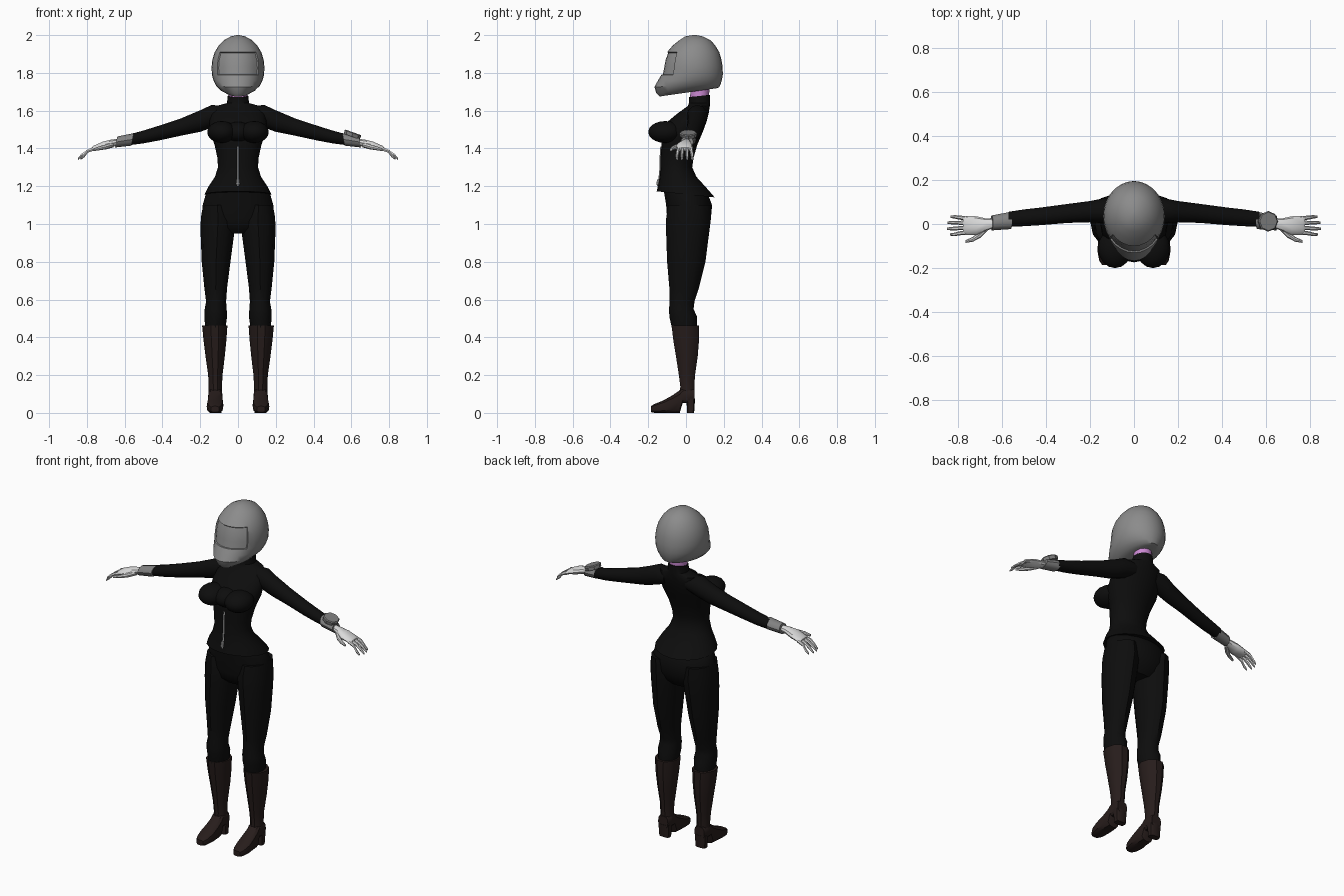
import bpy, bmesh, math
from mathutils import Vector


def material(name, r, g, b):
    m = bpy.data.materials.new(name)
    m.diffuse_color = (r, g, b, 1)
    return m


SUIT = material("black_suit", 0.004, 0.004, 0.004)
BOOT = material("dark_brown_leather", 0.02, 0.012, 0.011)
HELMET = material("helmet_grey", 0.26, 0.26, 0.26)
CUFF = material("cuff_grey", 0.22, 0.22, 0.22)
GLOVE = material("glove_white", 0.7, 0.7, 0.7)
ZIP = material("zip_silver", 0.55, 0.55, 0.55)
SKIN = material("pink_skin", 0.6, 0.25, 0.65)


def finish(name, bm, mat, mirror=False, angle=35):
    bmesh.ops.recalc_face_normals(bm, faces=bm.faces)
    me = bpy.data.meshes.new(name)
    bm.to_mesh(me)
    bm.free()
    ob = bpy.data.objects.new(name, me)
    bpy.context.collection.objects.link(ob)
    me.materials.append(mat)
    bpy.ops.object.select_all(action='DESELECT')
    ob.select_set(True)
    bpy.context.view_layer.objects.active = ob
    bpy.ops.object.shade_smooth_by_angle(angle=math.radians(angle))
    if mirror:
        ob.modifiers.new("mirror", 'MIRROR')
    return ob


def loft_mesh(rings, n=12, axis='z', p=1.0):
    """Skin over rings (position, centre a, centre b, radius a, radius b, tilt)."""
    bm = bmesh.new()
    loops = []
    for pos, a, b, ra, rb, *tilt in rings:
        t = tilt[0] if tilt else 0
        loop = []
        for i in range(n):
            c, s = math.cos(2 * math.pi * i / n), math.sin(2 * math.pi * i / n)
            c, s = (math.copysign(abs(k) ** p, k) for k in (c, s))
            u, v, w = a + ra * c, b + rb * s, pos + t * s
            loop.append(bm.verts.new({'z': (u, v, w), 'x': (w, u, v), 'y': (u, w, v)}[axis]))
        loops.append(loop)
    for l0, l1 in zip(loops, loops[1:]):
        for i in range(n):
            bm.faces.new((l0[i], l0[(i + 1) % n], l1[(i + 1) % n], l1[i]))
    bm.faces.new(loops[0])
    bm.faces.new(loops[-1])
    bmesh.ops.recalc_face_normals(bm, faces=bm.faces)
    return bm


def loft(name, rings, mat, mirror=False, n=12, axis='z', p=1.0, angle=35):
    return finish(name, loft_mesh(rings, n, axis, p), mat, mirror, angle)


def span(z, rx, front, back, tilt=0, x=0):
    """Horizontal ring given by its half width and its front and back depth."""
    return (z, x, (front + back) / 2, rx, (back - front) / 2, tilt)


def ellipsoid(name, centre, radii, mat, mirror=False):
    bm = bmesh.new()
    bmesh.ops.create_uvsphere(bm, u_segments=16, v_segments=10, radius=1)
    bmesh.ops.scale(bm, vec=radii, verts=bm.verts)
    bmesh.ops.translate(bm, vec=centre, verts=bm.verts)
    return finish(name, bm, mat, mirror)


# Helmet with a recessed visor panel
bm = loft_mesh([
    span(2.0, 0.008, 0.035, 0.055), span(1.993, 0.038, -0.005, 0.09),
    span(1.973, 0.075, -0.035, 0.13), span(1.945, 0.102, -0.07, 0.155),
    span(1.91, 0.123, -0.1, 0.176), span(1.87, 0.136, -0.115, 0.188),
    span(1.83, 0.14, -0.122, 0.194), span(1.79, 0.138, -0.13, 0.195),
    span(1.76, 0.13, -0.15, 0.19, 0.003), span(1.733, 0.117, -0.167, 0.184, 0.008),
    span(1.708, 0.09, -0.157, 0.176, 0.016), span(1.697, 0.062, -0.14, 0.163, 0.022)], n=28)
visor = [f for f in bm.faces if 1.79 < f.calc_center_median().z < 1.91
         and f.calc_center_median().y < 0 and abs(f.calc_center_median().x) < 0.108]
bmesh.ops.inset_region(bm, faces=visor, thickness=0.003, depth=-0.007)
finish("helmet", bm, HELMET)

# Neck
loft("neck", [span(1.64, 0.05, 0.02, 0.12), span(1.73, 0.05, 0.025, 0.125)], SKIN)

# Jacket with collar and flared hem
loft("jacket", [
    span(1.678, 0.055, 0.017, 0.128, 0.006), span(1.64, 0.058, 0.015, 0.128),
    span(1.625, 0.115, 0.01, 0.126), span(1.585, 0.145, -0.045, 0.12),
    span(1.54, 0.152, -0.1, 0.108), span(1.49, 0.15, -0.13, 0.09),
    span(1.42, 0.124, -0.13, 0.06), span(1.35, 0.109, -0.135, 0.04),
    span(1.3, 0.106, -0.135, 0.033), span(1.25, 0.122, -0.14, 0.055),
    span(1.2, 0.155, -0.148, 0.105, -0.005), span(1.157, 0.177, -0.155, 0.152, -0.016)],
    SUIT, n=20)
ellipsoid("bust", (0.086, -0.11, 1.487), (0.077, 0.09, 0.058), SUIT, True)
ellipsoid("bust_centre", (0, -0.1, 1.487), (0.075, 0.074, 0.054), SUIT)

# Front zip and its pull
loft("zip", [(1.41, 0, -0.131, 0.005, 0.005), (1.35, 0, -0.135, 0.005, 0.005),
             (1.3, 0, -0.135, 0.005, 0.005), (1.25, 0, -0.14, 0.005, 0.005),
             (1.2, 0, -0.149, 0.005, 0.005)], ZIP, n=4)
loft("zip_pull", [(1.235, 0, -0.145, 0.007, 0.008), (1.21, 0, -0.15, 0.01, 0.008)], ZIP, n=8)

# Trousers
loft("hips", [
    span(1.22, 0.12, -0.12, 0.07), span(1.16, 0.17, -0.115, 0.115),
    span(1.1, 0.187, -0.105, 0.138), span(1.03, 0.193, -0.1, 0.132),
    span(0.98, 0.16, -0.085, 0.11), span(0.95, 0.1, -0.05, 0.08)], SUIT, n=16)
loft("trouser_legs", [
    span(1.1, 0.075, -0.095, 0.13, 0, 0.11), span(1.03, 0.092, -0.105, 0.132, 0, 0.105),
    span(0.95, 0.089, -0.105, 0.122, 0, 0.109), span(0.8, 0.076, -0.1, 0.103, 0, 0.116),
    span(0.66, 0.06, -0.088, 0.068, 0, 0.118), span(0.59, 0.053, -0.086, 0.045, 0, 0.116),
    span(0.55, 0.058, -0.09, 0.04, 0, 0.118), span(0.51, 0.06, -0.088, 0.058, 0, 0.118),
    span(0.45, 0.054, -0.075, 0.058, 0, 0.12)], SUIT, True, n=12)

# Boots: shaft, foot and heel
loft("boot_shafts", [
    span(0.462, 0.067, -0.08, 0.072, 0, 0.123), span(0.38, 0.06, -0.07, 0.072, 0, 0.122),
    span(0.3, 0.051, -0.056, 0.065, 0, 0.121), span(0.2, 0.038, -0.04, 0.05, 0, 0.12),
    span(0.14, 0.035, -0.032, 0.046, 0, 0.12), span(0.07, 0.037, -0.036, 0.046, 0, 0.12)],
    BOOT, True, n=10)
loft("boot_feet", [
    (-0.186, 0.122, 0.02, 0.022, 0.016), (-0.165, 0.122, 0.024, 0.036, 0.024),
    (-0.12, 0.122, 0.033, 0.044, 0.033), (-0.07, 0.12, 0.047, 0.042, 0.047),
    (-0.033, 0.12, 0.06, 0.039, 0.06), (-0.018, 0.12, 0.091, 0.038, 0.039),
    (0.02, 0.12, 0.092, 0.038, 0.04), (0.046, 0.12, 0.09, 0.032, 0.036)],
    BOOT, True, n=12, axis='y', p=0.65)
loft("boot_heels", [span(0.0, 0.032, 0.006, 0.043, 0, 0.12),
                    span(0.075, 0.036, 0.002, 0.048, 0, 0.12)], BOOT, True, n=12, p=0.5)

# Sleeves and cuffs
loft("sleeves", [
    (0.07, 0.062, 1.58, 0.05, 0.045), (0.14, 0.06, 1.57, 0.056, 0.06),
    (0.2, 0.056, 1.545, 0.048, 0.057), (0.3, 0.048, 1.514, 0.043, 0.046),
    (0.42, 0.035, 1.481, 0.04, 0.039), (0.5, 0.028, 1.461, 0.038, 0.034),
    (0.57, 0.021, 1.447, 0.034, 0.029)], SUIT, True, axis='x')
loft("cuffs", [(0.558, 0.016, 1.448, 0.039, 0.033, -0.006),
               (0.645, 0.005, 1.434, 0.034, 0.029, -0.006)], CUFF, True, axis='x')

# Gloves
loft("glove_palms", [
    (0.635, 0.003, 1.433, 0.021, 0.019), (0.67, -0.003, 1.428, 0.028, 0.02),
    (0.715, -0.008, 1.415, 0.043, 0.022), (0.765, -0.006, 1.4, 0.043, 0.015),
    (0.775, -0.006, 1.396, 0.038, 0.01)], GLOVE, True, n=10, axis='x')
for i, (y, tip) in enumerate([(-0.038, 0.835), (-0.017, 0.848), (0.005, 0.846), (0.026, 0.832)]):
    y2 = y * 1.25
    loft(f"glove_finger_{i + 1}", [
        (0.755, y, 1.401, 0.010, 0.011), (0.795, (y + y2) / 2, 1.386, 0.009, 0.010),
        (tip - 0.02, y2, 1.363, 0.008, 0.010), (tip, y2, 1.345, 0.005, 0.006)],
        GLOVE, True, n=6, axis='x')
loft("glove_thumbs", [
    (0.66, -0.012, 1.42, 0.014, 0.014), (0.695, -0.045, 1.41, 0.017, 0.014),
    (0.73, -0.069, 1.402, 0.011, 0.011), (0.765, -0.08, 1.393, 0.006, 0.007)],
    GLOVE, True, n=8, axis='x')

# Wrist device on one arm
watch = loft("wrist_device", [(-0.012, 0, 0, 0.044, 0.044), (0.007, 0, 0, 0.047, 0.047),
                              (0.012, 0, 0, 0.042, 0.042)], CUFF, n=8, angle=20)
watch.location = Vector((0.606, 0.012, 1.474))
watch.rotation_euler = (0, 0.34, 0)
